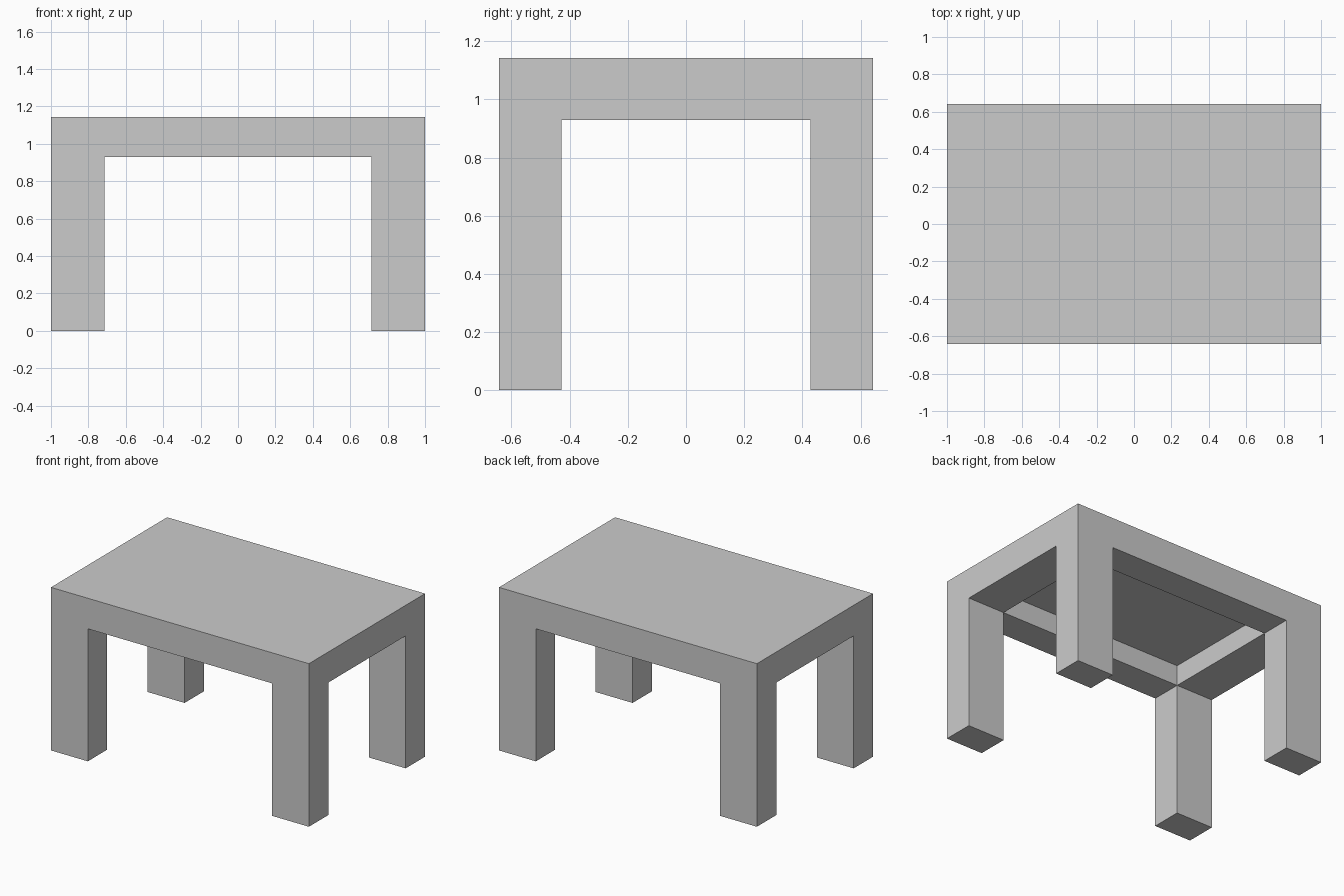
import bpy, bmesh

if "Cube" in bpy.data.objects:
    bpy.data.objects.remove(bpy.data.objects["Cube"])

U = 1 / 14                      # module every dimension snaps to
XS = [-14 * U, -10 * U, 10 * U, 14 * U]
YS = [-9 * U, -6 * U, 6 * U, 9 * U]
TOP, APRON, CEILING = 16 * U, 13 * U, 15 * U


def move_z(verts, z):
    for v in verts:
        v.co.z = z


bm = bmesh.new()

# Underside plan: 3 x 3 cells (corners = legs, edges = aprons, middle = recess)
v = [[bm.verts.new((x, y, APRON)) for y in YS] for x in XS]
cell = {(i, j): bm.faces.new((v[i][j], v[i][j + 1], v[i + 1][j + 1], v[i + 1][j]))
        for i in range(3) for j in range(3)}

# Outer sides and table top
rim = [e for e in bm.edges if e.is_boundary]
ext = bmesh.ops.extrude_edge_only(bm, edges=rim)["geom"]
move_z([g for g in ext if isinstance(g, bmesh.types.BMVert)], TOP)
bmesh.ops.contextual_create(
    bm, geom=[e for e in ext if isinstance(e, bmesh.types.BMEdge) and e.is_boundary])

# Four legs down, central recess up
legs = [cell[i, j] for i in (0, 2) for j in (0, 2)]
for f in legs + [cell[1, 1]]:
    z = 0 if f in legs else CEILING
    new = bmesh.ops.extrude_discrete_faces(bm, faces=[f])["faces"][0]
    move_z(new.verts, z)

# Merge flush side faces so aprons and legs read as one solid
bmesh.ops.recalc_face_normals(bm, faces=bm.faces[:])
bmesh.ops.dissolve_limit(bm, angle_limit=0.01, verts=bm.verts[:], edges=bm.edges[:])

mesh = bpy.data.meshes.new("table")
bm.to_mesh(mesh)
bm.free()
bpy.context.collection.objects.link(bpy.data.objects.new("table", mesh))
